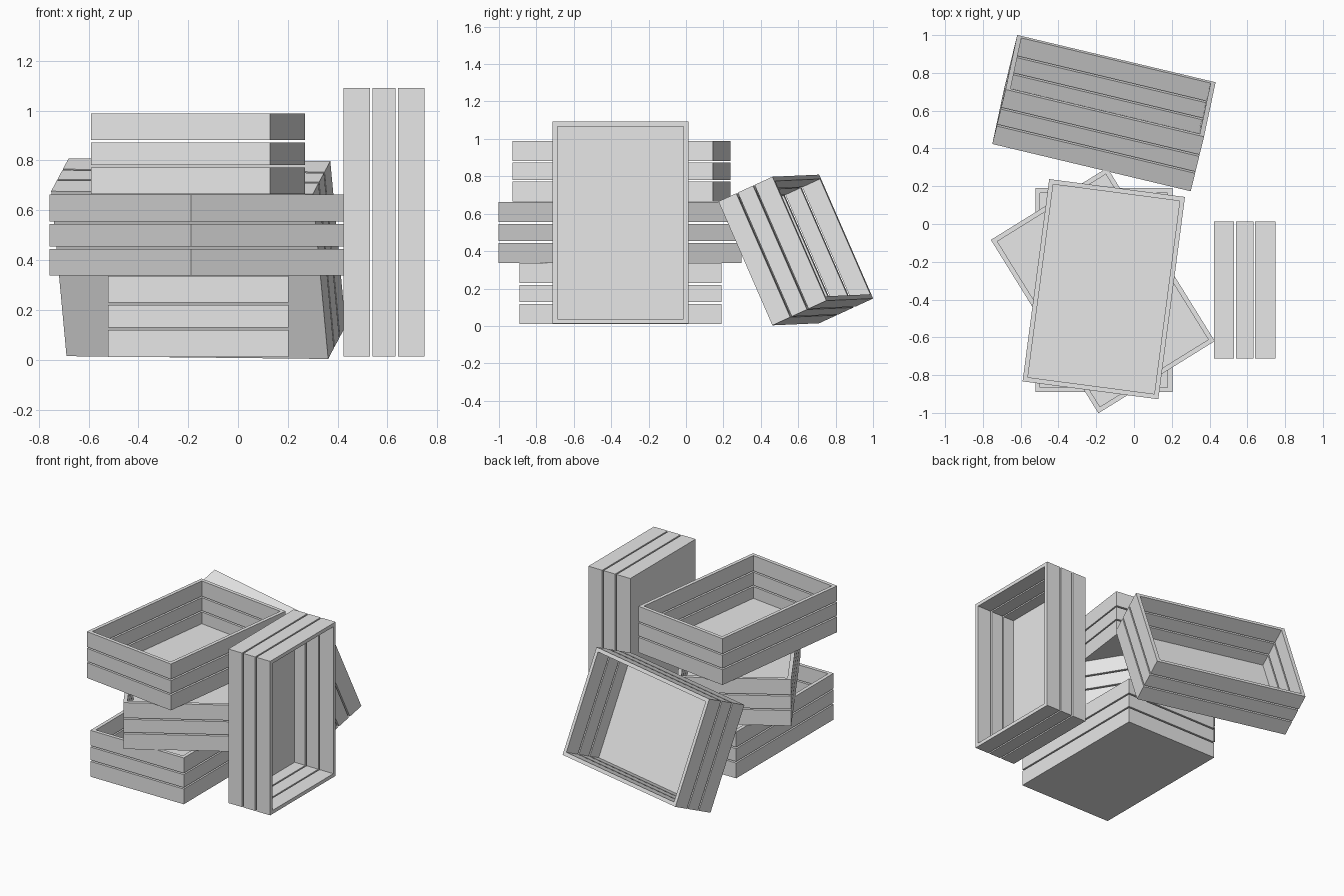
import bpy
import bmesh
from math import radians
from mathutils import Matrix, Vector

cube = bpy.data.objects.get("Cube")
if cube:
    bpy.data.objects.remove(cube, do_unlink=True)

# Crate dimensions
WIDTH, LENGTH, HEIGHT = 0.725, 1.08, 0.325
WALL, FLOOR = 0.025, 0.025
EDGE_BAND, GAP = 0.107, 0.01

# Single plain grey
grey = bpy.data.materials.new("plain_grey")
grey.use_nodes = True
colour = (0.8, 0.8, 0.8, 1)
grey.diffuse_color = colour
grey.node_tree.nodes["Principled BSDF"].inputs["Base Color"].default_value = colour


def rectangular_shell(name, profile, hollow):
    """Sweep (inset, height) points around the crate; cap the ends unless hollow."""
    bm = bmesh.new()
    loops = []
    for inset, z in profile:
        x, y = WIDTH / 2 - inset, LENGTH / 2 - inset
        corners = ((-x, -y), (x, -y), (x, y), (-x, y))
        loops.append([bm.verts.new((cx, cy, z - HEIGHT / 2)) for cx, cy in corners])
    pairs = list(zip(loops, loops[1:]))
    if hollow:
        pairs.append((loops[-1], loops[0]))
    else:
        bm.faces.new(loops[0])
        bm.faces.new(loops[-1])
    for a, b in pairs:
        for i in range(4):
            j = (i + 1) % 4
            bm.faces.new((a[i], a[j], b[j], b[i]))
    bmesh.ops.recalc_face_normals(bm, faces=bm.faces)
    mesh = bpy.data.meshes.new(name)
    bm.to_mesh(mesh)
    bm.free()
    mesh.materials.append(grey)
    return mesh


def band(name, low, high):
    return rectangular_shell(
        name, [(0, low), (0, high), (WALL, high), (WALL, low)], True)


# Shared parts: bottom tray with solid floor, then two slat bands
parts = {
    "bottom_tray": rectangular_shell(
        "bottom_tray",
        [(0, 0), (0, EDGE_BAND), (WALL, EDGE_BAND), (WALL, FLOOR)], False),
    "middle_slats": band("middle_slats", EDGE_BAND + GAP, HEIGHT - EDGE_BAND - GAP),
    "top_slats": band("top_slats", HEIGHT - EDGE_BAND, HEIGHT),
}


def turn(degrees, axis):
    return Matrix.Rotation(radians(degrees), 4, axis)


# Placement of each crate: centre and orientation
crates = {
    "lower_crate": ((-0.16, -0.35, 0.174), turn(0, 'Z')),
    "middle_crate": ((-0.165, -0.352, 0.5), turn(31.8, 'Z')),
    "upper_crate": ((-0.16, -0.345, 0.827), turn(-7.5, 'Z')),
    "upright_crate": ((0.586, -0.35, 0.552), turn(90, 'Y') @ turn(90, 'Z')),
    "leaning_crate": ((-0.159, 0.587, 0.406),
                      turn(-13.4, 'Z') @ turn(0.6, 'Y') @ turn(-66, 'X') @ turn(90, 'Z')),
}

for crate, (centre, rotation) in crates.items():
    for part, mesh in parts.items():
        obj = bpy.data.objects.new(f"{crate}_{part}", mesh)
        obj.matrix_world = Matrix.Translation(Vector(centre)) @ rotation
        bpy.context.scene.collection.objects.link(obj)
